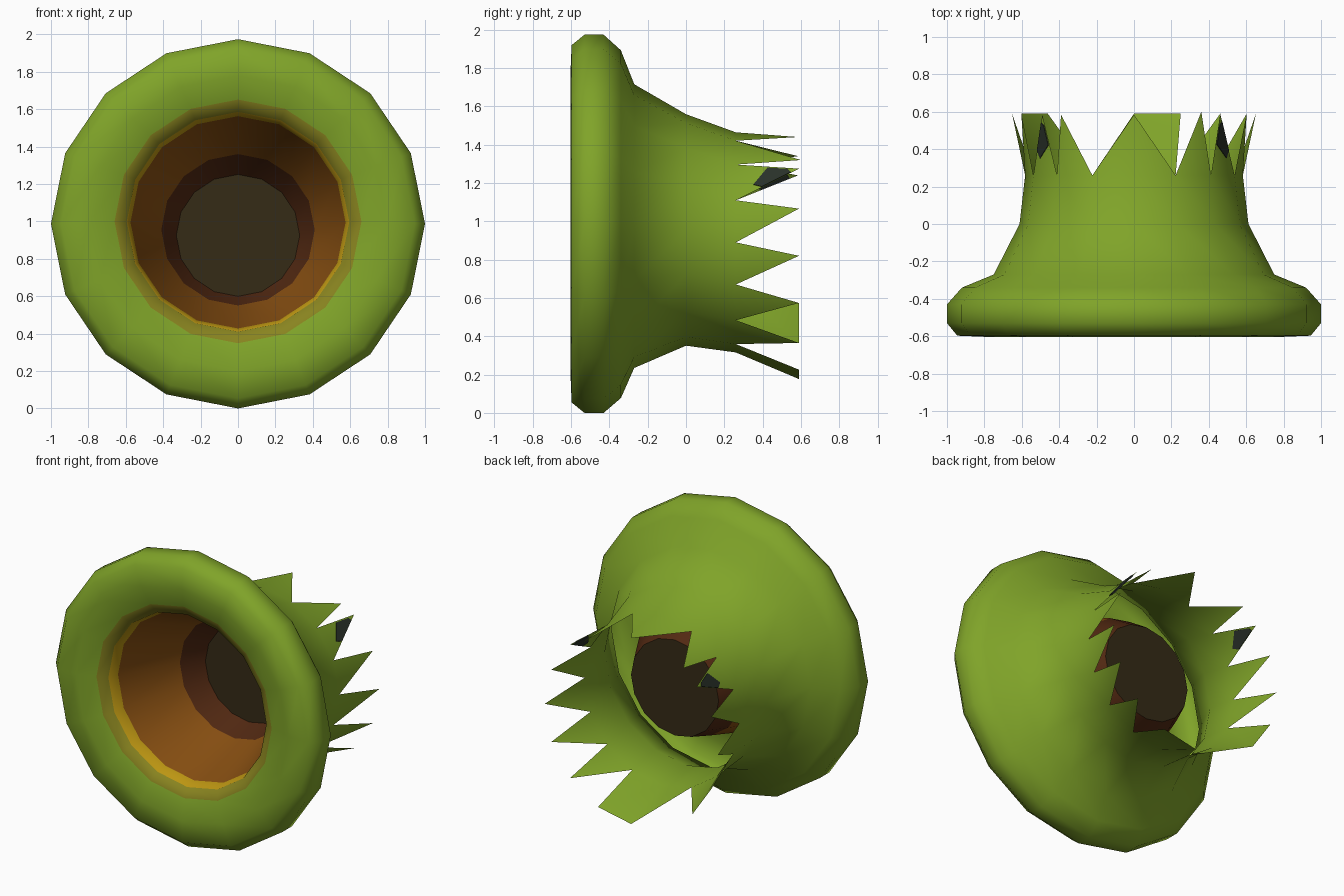
import bpy, bmesh, math
from mathutils import Vector

if "Cube" in bpy.data.objects:
    bpy.data.objects.remove(bpy.data.objects["Cube"])

N = 16


def material(name, rgb):
    m = bpy.data.materials.new(name)
    m.diffuse_color = (*rgb, 1)
    m.use_nodes = True
    m.node_tree.nodes["Principled BSDF"].inputs["Base Color"].default_value = m.diffuse_color
    return m


MATS = [material("leaf green", (0.215, 0.37, 0.022)),
        material("olive", (0.25, 0.23, 0.014)),
        material("gold", (0.50, 0.30, 0.006)),
        material("orange brown", (0.25, 0.08, 0.006)),
        material("red brown", (0.085, 0.022, 0.006)),
        material("dark brown", (0.035, 0.024, 0.008))]
SLATE = material("dark slate", (0.022, 0.030, 0.022))


def point(i, y, r, cz):
    a = 2 * math.pi * i / N
    return Vector((r * math.cos(a), y, cz + 0.987 * r * math.sin(a)))


def finish(bm, name, mats, smooth=None):
    bmesh.ops.recalc_face_normals(bm, faces=bm.faces)
    me = bpy.data.meshes.new(name)
    bm.to_mesh(me)
    bm.free()
    for m in mats:
        me.materials.append(m)
    ob = bpy.data.objects.new(name, me)
    bpy.context.collection.objects.link(ob)
    if smooth:
        bpy.context.view_layer.objects.active = ob
        ob.select_set(True)
        bpy.ops.object.shade_smooth_by_angle(angle=math.radians(smooth))
        ob.select_set(False)
    return ob


# Bell profile from the inner throat, round the lip, to the broken rear end:
# (y, radius, centre height, material of the band that follows)
PROFILE = [(0.12, 0.33, 0.925, 4),
           (-0.04, 0.41, 0.955, 3),
           (-0.47, 0.575, 0.995, 2),
           (-0.545, 0.595, 0.998, 1),
           (-0.58, 0.66, 1.0, 0),
           (-0.603, 0.80, 0.99, 0),
           (-0.597, 0.945, 0.987, 0),
           (-0.53, 1.0, 0.987, 0),
           (-0.43, 1.0, 0.987, 0),
           (-0.34, 0.92, 0.985, 0),
           (-0.27, 0.75, 0.975, 0),
           (0.0, 0.612, 0.955, 0),
           (0.26, 0.582, 0.89, 0)]

bm = bmesh.new()
rings = [[bm.verts.new(point(i, y, r, c)) for i in range(N)] for y, r, c, _ in PROFILE]
for k in range(len(rings) - 1):
    for i in range(N):
        j = (i + 1) % N
        f = bm.faces.new((rings[k][i], rings[k][j], rings[k + 1][j], rings[k + 1][i]))
        f.material_index = PROFILE[k][3]
cap = bm.faces.new(rings[0])
cap.material_index = 5

# Jagged rear tips: each base segment rises to one tip, two keep a full flap
base = rings[-1]
tips = [bm.verts.new(point(i, 0.59, 0.652, 0.82)) for i in range(N)]
tips[4].co = (0, 0.585, 1.44)
tips[3].co = (0.36, 0.60, 1.32)
tips[5].co = (-0.39, 0.585, 1.34)
tips[6].co = (-0.49, 0.585, 1.24)
tip_of = {0: 1, 1: 2, 2: 3, 3: 4, 4: 4, 5: 5, 6: 6, 7: 7, 8: 8,
          10: 10, 11: 12, 13: 14, 14: 15, 15: 0}
for i in range(N):
    j = (i + 1) % N
    if i in tip_of:
        bm.faces.new((base[i], base[j], tips[tip_of[i]]))
    else:
        bm.faces.new((base[i], base[j], tips[j], tips[i]))
patch_spots = [[v.co.copy() for v in (base[1], base[2], tips[2])],
               [v.co.copy() for v in (base[7], base[6], tips[6])]]
bmesh.ops.delete(bm, geom=[v for v in bm.verts if not v.link_faces], context='VERTS')
finish(bm, "bell_shell", MATS, 50)

# Dark patches on one tip each side: (distance towards tip, across)
OUTLINE = [(0.28, 0.26), (0.5, 0.92), (0.82, 0.8), (0.87, 0.1), (0.41, 0.02)]
for name, (a, b, t) in zip(("right_patch", "left_patch"), patch_spots):
    n = (b - a).cross(t - a).normalized() * 0.004
    bm = bmesh.new()
    flat = [a.lerp(b, u).lerp(t, w) for w, u in OUTLINE]
    lo = [bm.verts.new(p - n) for p in flat]
    hi = [bm.verts.new(p + n) for p in flat]
    bm.faces.new(lo)
    bm.faces.new(hi)
    for i in range(5):
        j = (i + 1) % 5
        bm.faces.new((lo[i], lo[j], hi[j], hi[i]))
    finish(bm, name, [SLATE])
